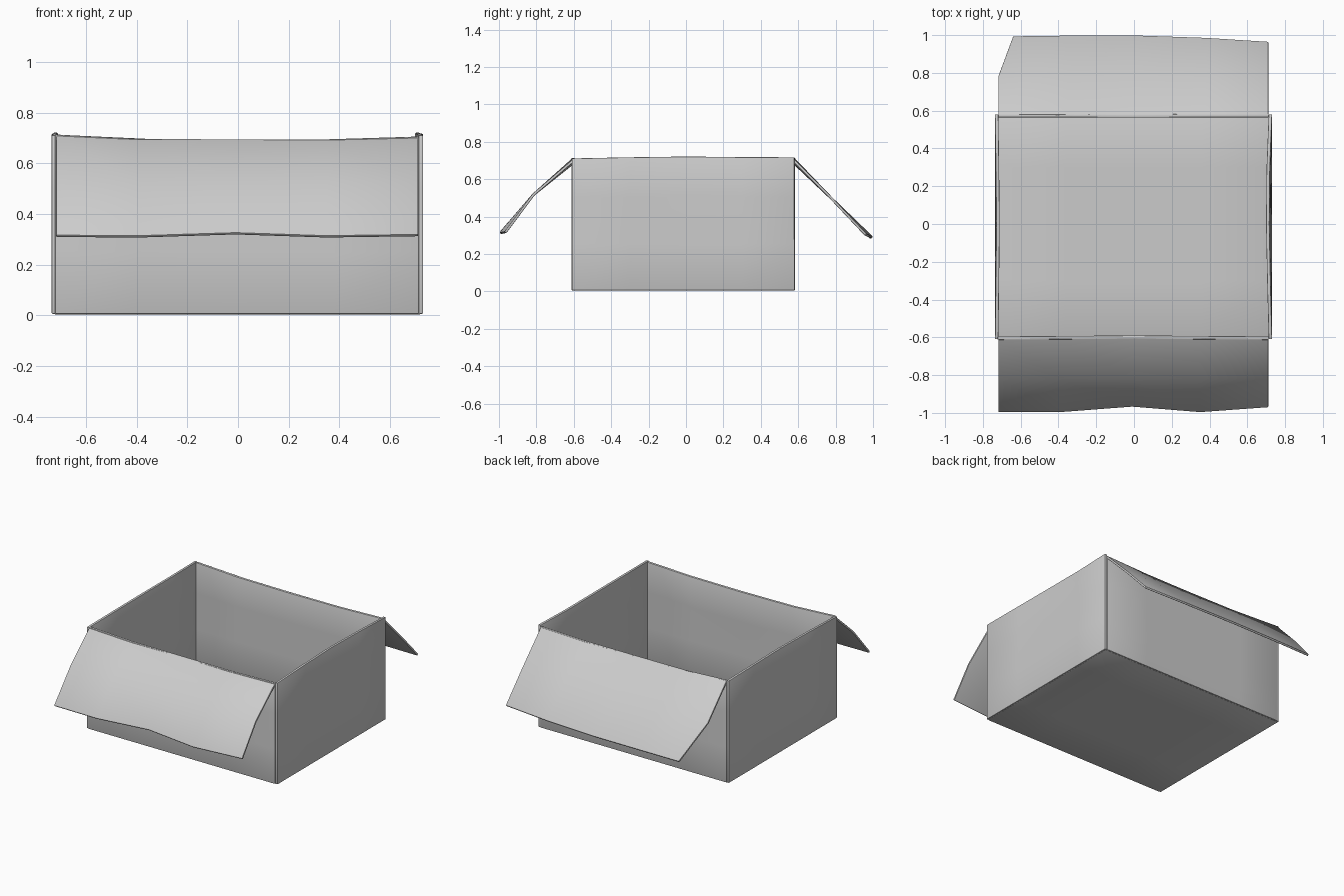
import bpy, bmesh

if "Cube" in bpy.data.objects:
    bpy.data.objects.remove(bpy.data.objects["Cube"])

XL, XR = -0.727, 0.722      # side wall mid-planes
YF, YB = -0.604, 0.574      # front and back wall mid-planes
T = 0.018                   # cardboard thickness


def panel(name, rows, thickness=T):
    """Cardboard sheet from rows of points, thickened and slightly rounded."""
    bm = bmesh.new()
    grid = [[bm.verts.new(p) for p in row] for row in rows]
    for a, b in zip(grid, grid[1:]):
        for i in range(len(a) - 1):
            bm.faces.new((a[i], a[i + 1], b[i + 1], b[i]))
    bmesh.ops.recalc_face_normals(bm, faces=bm.faces)
    me = bpy.data.meshes.new(name)
    bm.to_mesh(me)
    bm.free()
    ob = bpy.data.objects.new(name, me)
    bpy.context.collection.objects.link(ob)
    bpy.ops.object.select_all(action='DESELECT')
    ob.select_set(True)
    bpy.context.view_layer.objects.active = ob
    s = ob.modifiers.new("Thickness", 'SOLIDIFY')
    s.thickness, s.offset = thickness, 0
    b = ob.modifiers.new("Edges", 'BEVEL')
    b.width, b.segments, b.angle_limit = 0.004, 2, 0.9
    for m in ("Thickness", "Edges"):
        bpy.ops.object.modifier_apply(modifier=m)
    bpy.ops.object.shade_smooth_by_angle(angle=0.6)
    return ob


def wall(name, place, coords, tops, bows):
    """Upright wall whose rim height and inward bow vary along its length."""
    rows = []
    for f in (0, 0.35, 0.7, 1):
        rows.append([place(c, f * f * b, 0.006 + (t - 0.006) * f)
                     for c, t, b in zip(coords, tops, bows)])
    return panel(name, rows)


# Floor
panel("floor", [[(x, y, 0.013) for x in (XL, -0.36, 0, 0.36, XR)]
                for y in (YF, -0.3, 0, 0.3, YB)])

# Side walls, bowed slightly inward at the rim
ys = (YF - 0.006, -0.3, 0.0, 0.3, YB + 0.006)
side_tops = (0.711, 0.717, 0.721, 0.718, 0.717)
wall("left_wall", lambda c, b, z: (XL + b, c, z), ys, side_tops,
     (0, 0.004, 0.007, 0.004, 0))
wall("right_wall", lambda c, b, z: (XR - b, c, z), ys, side_tops,
     (0, 0.008, 0.014, 0.011, 0))

# Front and back walls, rim dipping in the middle
xs = (-0.722, -0.4, 0, 0.38, 0.713)
rim = (0.714, 0.697, 0.694, 0.695, 0.706)
wall("front_wall", lambda c, b, z: (c, YF + b, z), xs, rim, (0, 0.002, 0.005, 0.002, 0))
wall("back_wall", lambda c, b, z: (c, YB - b, z), xs, rim, (0, 0, 0.002, 0, 0))

# Front flap, creased halfway and with a wavy lower edge
fx = (-0.718, -0.39, -0.01, 0.35, 0.711)
panel("front_flap", [
    [(x, YF + 0.004, z - 0.004) for x, z in zip(fx, rim)],
    [(x, -0.815, 0.518) for x in fx],
    [(x, y, z) for x, y, z in zip(fx, (-0.992, -0.992, -0.963, -0.992, -0.966),
                                  (0.312, 0.31, 0.322, 0.31, 0.315))],
], 0.014)

# Back flap with one clipped corner
bx = (-0.64, -0.35, 0, 0.38, 0.711)
panel("back_flap", [
    [(x, YB, z - 0.004) for x, z in zip((-0.718,) + bx[1:], rim)],
    [(x, 0.78, 0.495) for x in (-0.718,) + bx[1:]],
    [(x, y, z) for x, y, z in zip(bx, (0.99, 0.994, 0.995, 0.982, 0.961),
                                  (0.285, 0.287, 0.288, 0.293, 0.303))],
], 0.014)
